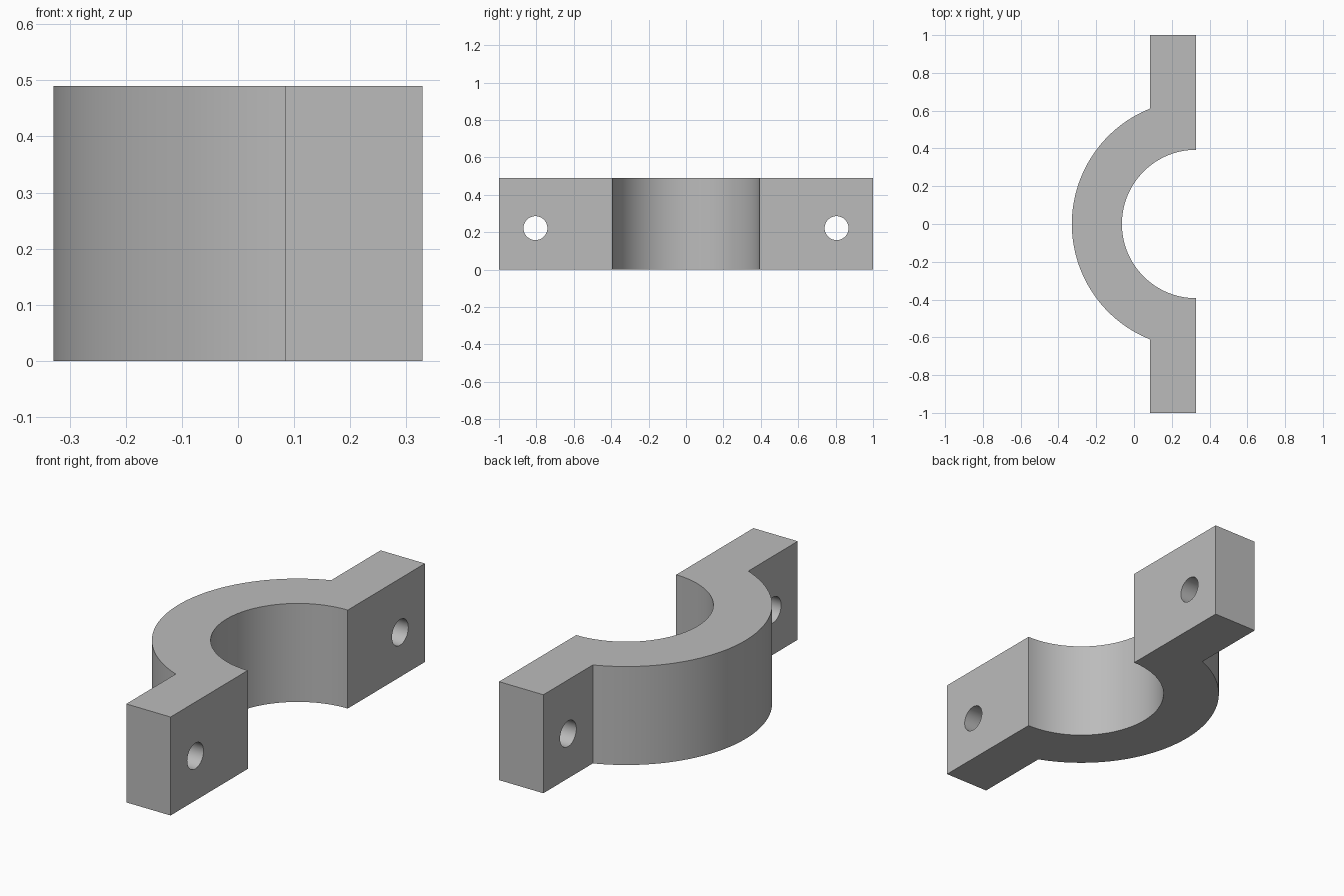
import bpy
import bmesh
from math import asin, cos, pi, sin, sqrt, radians

if "Cube" in bpy.data.objects:
    bpy.data.objects.remove(bpy.data.objects["Cube"])

HEIGHT = 0.49
FACE_X = 0.329        # flat mating face, also the bore axis
BACK_X = 0.085        # rear of the bolt flanges
OUTER_R = 0.658
INNER_R = 0.393
HOLE_Y, HOLE_Z, HOLE_R = 0.805, 0.222, 0.064

grey = bpy.data.materials.new("plain grey")
grey.use_nodes = True
colour = (0.5, 0.5, 0.5, 1)
grey.diffuse_color = colour
grey.node_tree.nodes["Principled BSDF"].inputs["Base Color"].default_value = colour


def arc(radius, start, end, steps):
    """Points on a circle about the bore axis."""
    angles = [start + (end - start) * i / steps for i in range(steps + 1)]
    return [(FACE_X + radius * cos(a), radius * sin(a)) for a in angles]


# Half clamp outline: bore, flanges and outer shell
meet = pi - asin(sqrt(OUTER_R ** 2 - (FACE_X - BACK_X) ** 2) / OUTER_R)
outline = arc(INNER_R, 1.5 * pi, 0.5 * pi, 64)
outline += [(FACE_X, 1), (BACK_X, 1)]
outline += arc(OUTER_R, meet, 2 * pi - meet, 64)
outline += [(BACK_X, -1), (FACE_X, -1)]

bm = bmesh.new()
base = bm.faces.new([bm.verts.new((x, y, 0)) for x, y in outline])
top = bmesh.ops.extrude_face_region(bm, geom=[base])["geom"]
bmesh.ops.translate(bm, vec=(0, 0, HEIGHT),
                    verts=[v for v in top if isinstance(v, bmesh.types.BMVert)])
bmesh.ops.recalc_face_normals(bm, faces=bm.faces)
mesh = bpy.data.meshes.new("half_clamp")
bm.to_mesh(mesh)
bm.free()
mesh.materials.append(grey)
clamp = bpy.data.objects.new("half_clamp", mesh)
bpy.context.collection.objects.link(clamp)

# Bolt holes through both flanges
for side in (-1, 1):
    bpy.ops.mesh.primitive_cylinder_add(
        vertices=48, radius=HOLE_R, depth=0.6, rotation=(0, pi / 2, 0),
        location=((FACE_X + BACK_X) / 2, side * HOLE_Y, HOLE_Z))
    cutter = bpy.context.object
    cutter.name = "bolt_hole_cutter"
    cutter.hide_render = True
    cutter.data.materials.append(grey)
    hole = clamp.modifiers.new("bolt_hole", "BOOLEAN")
    hole.operation = "DIFFERENCE"
    hole.solver = "EXACT"
    hole.object = cutter
    bpy.ops.object.select_all(action="DESELECT")
    clamp.select_set(True)
    bpy.context.view_layer.objects.active = clamp
    bpy.ops.object.modifier_apply(modifier=hole.name)
    bpy.data.objects.remove(cutter)

# Smooth curved walls, crisp edges
bpy.ops.object.shade_smooth_by_angle(angle=radians(30))
